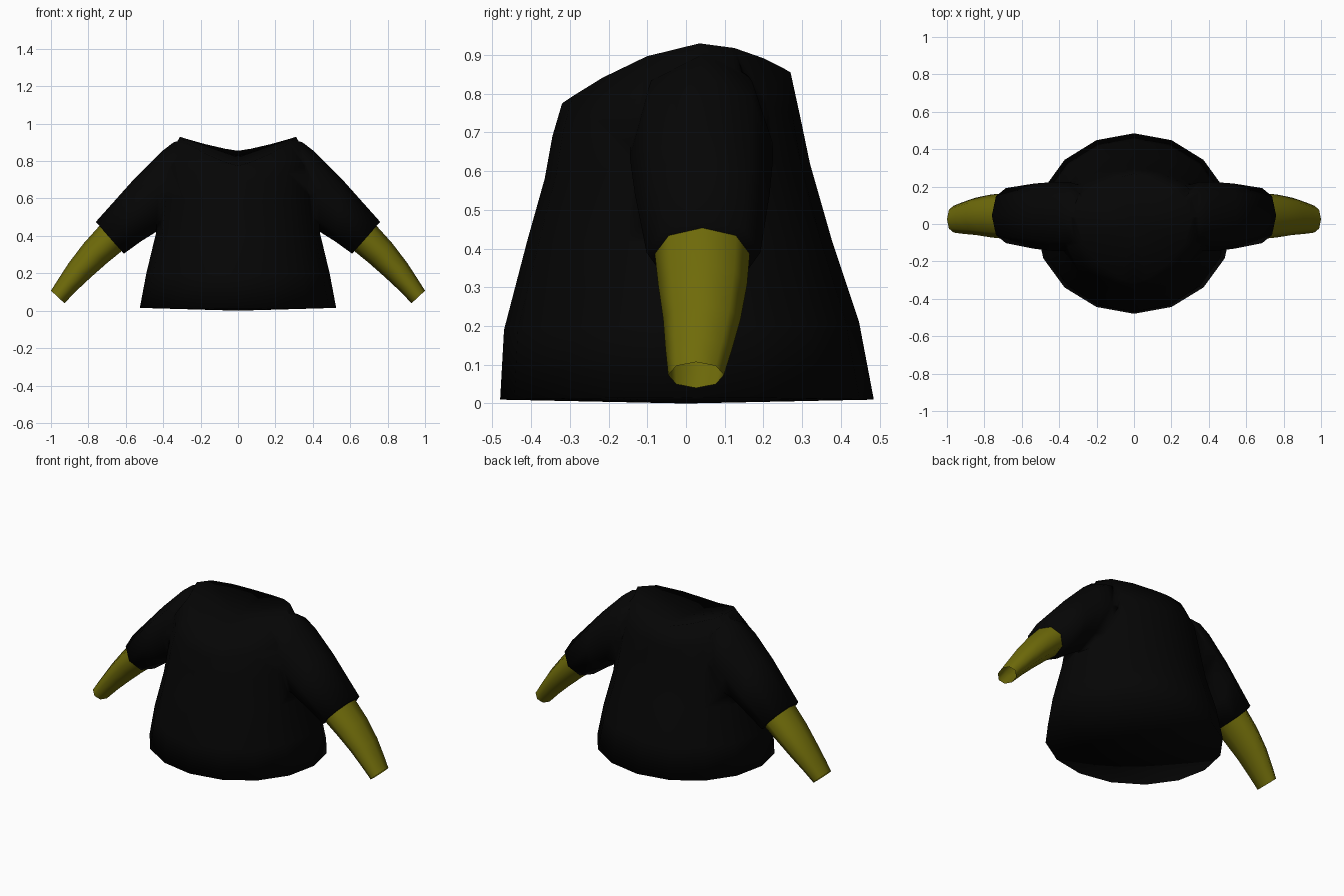
import bpy, bmesh, math

if "Cube" in bpy.data.objects:
    bpy.data.objects.remove(bpy.data.objects["Cube"])


def make_material(name, rgb):
    m = bpy.data.materials.new(name)
    m.diffuse_color = (*rgb, 1.0)
    m.use_nodes = True
    m.node_tree.nodes["Principled BSDF"].inputs["Base Color"].default_value = m.diffuse_color
    return m


BLACK = make_material("black cloth", (0.0016, 0.0016, 0.0016))
OLIVE = make_material("olive yellow", (0.16, 0.148, 0.003))


def smooth(ob, degrees):
    bpy.ops.object.select_all(action='DESELECT')
    ob.select_set(True)
    bpy.context.view_layer.objects.active = ob
    bpy.ops.object.shade_smooth_by_angle(angle=math.radians(degrees))


def loft(name, rings, mat, start_tip=None, end_tip=None):
    """Skin closed rings of points; optionally close either end to a tip."""
    bm = bmesh.new()
    loops = [[bm.verts.new(p) for p in ring] for ring in rings]
    n = len(loops[0])
    for a, b in zip(loops, loops[1:]):
        for i in range(n):
            j = (i + 1) % n
            bm.faces.new((a[i], a[j], b[j], b[i]))
    for tip_co, ring in ((start_tip, loops[0]), (end_tip, loops[-1])):
        if tip_co:
            tip = bm.verts.new(tip_co)
            for i in range(n):
                bm.faces.new((tip, ring[(i + 1) % n], ring[i]))
    bmesh.ops.recalc_face_normals(bm, faces=bm.faces)
    me = bpy.data.meshes.new(name)
    bm.to_mesh(me)
    bm.free()
    me.materials.append(mat)
    ob = bpy.data.objects.new(name, me)
    bpy.context.collection.objects.link(ob)
    return ob


def body_ring(z_side, z_front, z_back, rx, y_front, y_back, cy, power, n=16):
    """Ring whose height and depth differ at the sides, front and back."""
    pts = []
    for i in range(n):
        a = 2 * math.pi * i / n
        c, s = math.cos(a), math.sin(a)
        y_end, z_end, k = (y_back, z_back, 1.9) if s > 0 else (y_front, z_front, 1.6)
        x = math.copysign(rx * abs(c) ** power, c)
        pts.append((x, cy + (y_end - cy) * abs(s),
                    z_side + (z_end - z_side) * abs(s) ** k))
    return pts


def arm_ring(side, top, bottom, cy, half, n=8):
    """Tilted oval from its top and bottom points in the xz plane."""
    pts = []
    for i in range(n):
        a = 2 * math.pi * i / n
        t = (1 - math.cos(a)) / 2
        pts.append((side * (top[0] + (bottom[0] - top[0]) * t),
                    cy + half * math.sin(a),
                    top[1] + (bottom[1] - top[1]) * t))
    return pts


# Shirt body: closed underside and a shallow dished neckline
body = [
    (0.015, 0.01, 0.01, 0.525, -0.48, 0.485, 0.0, 1.0),
    (0.20, 0.19, 0.21, 0.49, -0.47, 0.447, 0.0, 1.0),
    (0.42, 0.42, 0.42, 0.437, -0.41, 0.377, 0.0, 1.0),
    (0.62, 0.58, 0.62, 0.415, -0.365, 0.32, 0.01, 1.0),
    (0.80, 0.69, 0.74, 0.385, -0.345, 0.295, 0.02, 1.05),
    (0.93, 0.775, 0.855, 0.31, -0.32, 0.27, 0.035, 1.6),
]
shirt = loft("shirt", [body_ring(*r) for r in body], BLACK,
             (0, 0, 0), (0, 0.0, 0.82))

# Sleeves, rooted inside the shoulders
sleeve = [
    ((0.29, 0.915), (0.30, 0.45), 0.04, 0.17),
    ((0.345, 0.90), (0.36, 0.44), 0.04, 0.185),
    ((0.41, 0.85), (0.44, 0.42), 0.04, 0.185),
    ((0.55, 0.71), (0.52, 0.37), 0.042, 0.174),
    ((0.76, 0.475), (0.61, 0.305), 0.045, 0.147),
]
# Tapered lower arms with open ends
forearm = [
    ((0.735, 0.46), (0.62, 0.32), 0.042, 0.123),
    ((0.825, 0.36), (0.70, 0.255), 0.043, 0.115),
    ((0.905, 0.255), (0.785, 0.18), 0.041, 0.10),
    ((0.96, 0.17), (0.86, 0.11), 0.033, 0.086),
    ((1.0, 0.107), (0.928, 0.04), 0.026, 0.072),
]
for label, side in (("right", 1), ("left", -1)):
    arm = loft(label + "_forearm", [arm_ring(side, *r) for r in forearm], OLIVE)
    smooth(arm, 75)
    # Fuse each sleeve into the shirt so the shoulder is one surface
    tube = loft(label + "_sleeve", [arm_ring(side, *r) for r in sleeve], BLACK,
                (side * 0.2, 0.04, 0.68), (side * 0.68, 0.045, 0.385))
    mod = shirt.modifiers.new("join_" + label, 'BOOLEAN')
    mod.operation = 'UNION'
    mod.solver = 'EXACT'
    mod.object = tube
    bpy.ops.object.select_all(action='DESELECT')
    shirt.select_set(True)
    bpy.context.view_layer.objects.active = shirt
    bpy.ops.object.modifier_apply(modifier=mod.name)
    bpy.data.objects.remove(tube)
smooth(shirt, 110)
